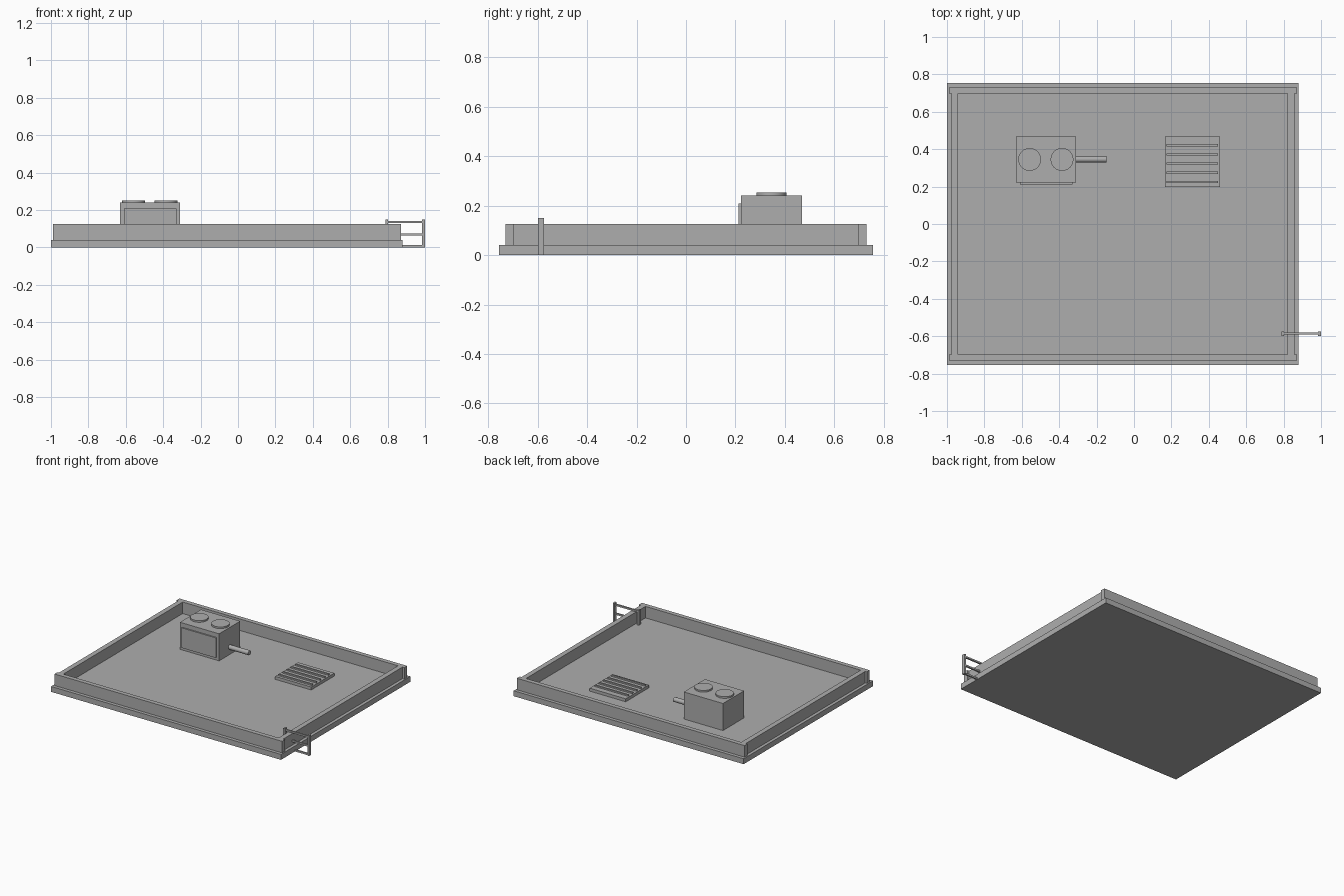
import bpy
import math

if "Cube" in bpy.data.objects:
    bpy.data.objects.remove(bpy.data.objects["Cube"])

grey = bpy.data.materials.new("plain grey")
grey.diffuse_color = (0.42, 0.42, 0.42, 1)
grey.use_nodes = True
grey.node_tree.nodes["Principled BSDF"].inputs["Base Color"].default_value = grey.diffuse_color


def box(name, x, y, z):
    """Box from its x, y and z ranges."""
    bpy.ops.mesh.primitive_cube_add(
        size=1, location=[(a + b) / 2 for a, b in (x, y, z)])
    ob = bpy.context.object
    ob.name = name
    ob.scale = [b - a for a, b in (x, y, z)]
    bpy.ops.object.transform_apply(location=False, rotation=False, scale=True)
    ob.data.materials.append(grey)
    return ob


def cylinder(name, centre, radius, depth, sides, rotation=(0, 0, 0)):
    bpy.ops.mesh.primitive_cylinder_add(
        vertices=sides, radius=radius, depth=depth,
        location=centre, rotation=rotation)
    ob = bpy.context.object
    ob.name = name
    ob.data.materials.append(grey)
    bpy.ops.object.shade_smooth_by_angle(angle=math.radians(50))
    return ob


FLOOR, RIM, MID = 0.04, 0.125, -0.06

# Roof slab
box("roof_slab", (-1, 0.88), (-0.755, 0.755), (0, FLOOR))

# Parapet: long walls front and back, slightly recessed walls at the sides
for s, side in ((-1, "front"), (1, "back")):
    box(side + "_parapet", (-0.99, 0.872),
        sorted((s * 0.697, s * 0.73)), (FLOOR, RIM))
for s, side in ((-1, "left"), (1, "right")):
    box(side + "_parapet", sorted((MID + s * 0.88, MID + s * 0.917)),
        (-0.697, 0.697), (FLOOR, RIM))

# Air unit with front panel, two fan covers and a pipe
box("air_unit", (-0.63, -0.31), (0.222, 0.468), (FLOOR, 0.24))
box("air_unit_panel", (-0.61, -0.33), (0.212, 0.222), (0.06, 0.208))
for i, x in enumerate((-0.558, -0.385)):
    cylinder(f"fan_cover_{i + 1}", (x, 0.345, 0.246), 0.061, 0.012, 32)
cylinder("air_pipe", (-0.229, 0.346, 0.095), 0.017, 0.162, 12,
         (0, math.pi / 2, 0))

# Floor vent with raised slats
box("vent_base", (0.165, 0.46), (0.198, 0.468), (FLOOR, 0.062))
for i in range(5):
    y = 0.225 + i * 0.049
    box(f"vent_slat_{i + 1}", (0.175, 0.45), (y - 0.006, y + 0.006),
        (0.062, 0.072))

# Ladder over the right parapet
box("ladder_inner_post", (0.788, 0.801), (-0.598, -0.574), (FLOOR, 0.15))
box("ladder_outer_post", (0.985, 1.0), (-0.598, -0.574), (0, 0.15))
for name, x, z in (("top_rail", 0.801, 0.136), ("middle_rung", 0.855, 0.07),
                   ("bottom_rung", 0.88, 0.006)):
    box("ladder_" + name, (x, 0.985), (-0.592, -0.58),
        (z - 0.006, z + 0.006))
